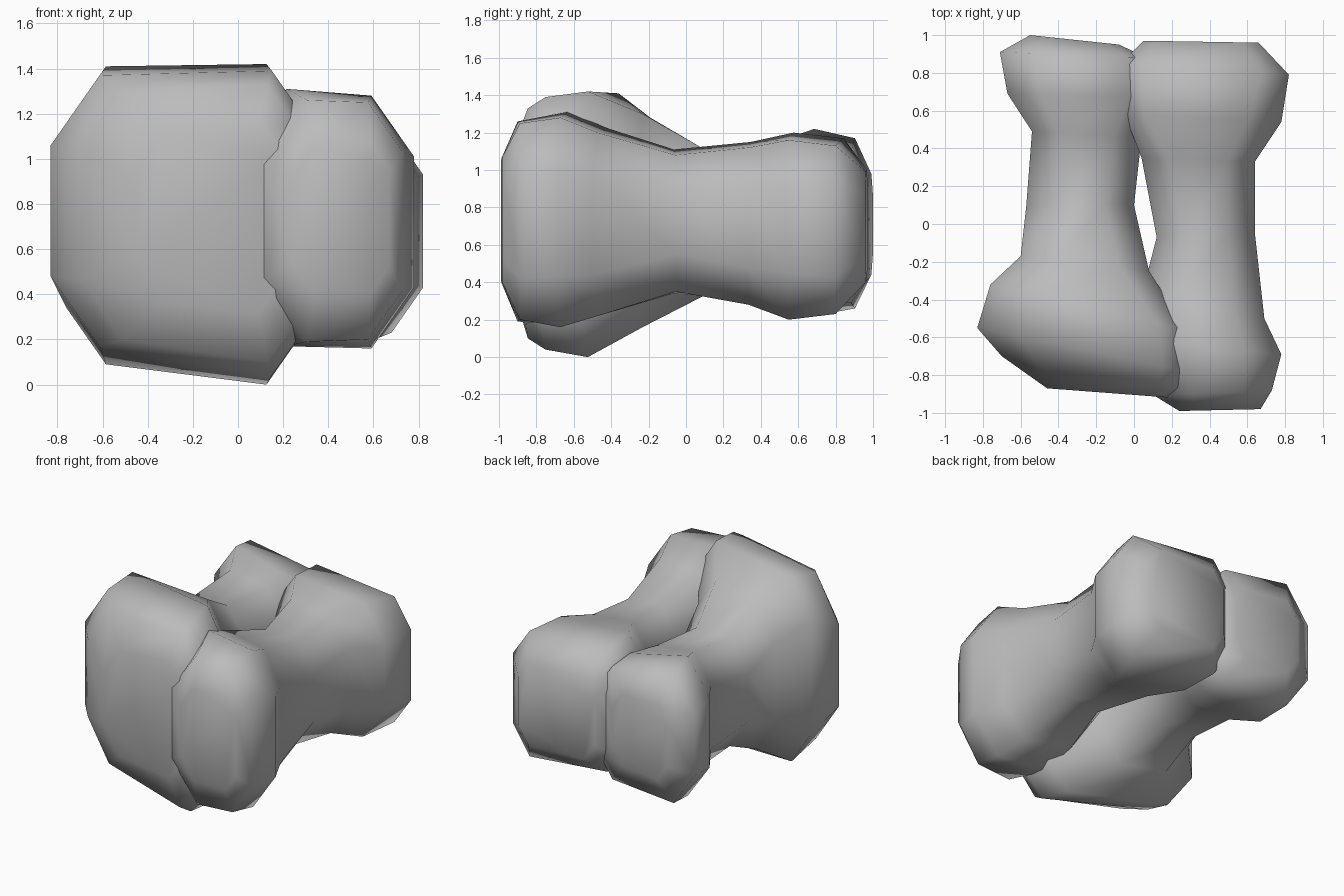
import bpy
import bmesh

# Remove the default cube
default_cube = bpy.data.objects.get("Cube")
if default_cube:
    bpy.data.objects.remove(default_cube, do_unlink=True)


def make_material(name, colour):
    material = bpy.data.materials.new(name)
    material.use_nodes = True
    material.diffuse_color = colour
    shader = next(node for node in material.node_tree.nodes if node.type == "BSDF_PRINCIPLED")
    shader.inputs["Base Color"].default_value = colour
    shader.inputs["Roughness"].default_value = 0.8
    return material


def half_outline(side, other):
    """Four points up one side of a section, with its two chamfers."""
    x, y, bottom, top, chamfer = side
    inward = chamfer * (0.7 if other[0] > x else -0.7)
    corner_x = x + inward
    corner_y = y + (other[1] - y) * inward / (other[0] - x)
    return [
        (corner_x, corner_y, bottom), (x, y, bottom + chamfer),
        (x, y, top - chamfer), (corner_x, corner_y, top),
    ]


def loft(name, sections, material):
    """Skin a closed smooth body through a row of chamfered sections."""
    bm = bmesh.new()
    rings = []
    for right, left in sections:
        outline = half_outline(right, left) + half_outline(left, right)[::-1]
        rings.append([bm.verts.new(point) for point in outline])
    for ring, following in zip(rings, rings[1:]):
        count = len(ring)
        for i in range(count):
            j = (i + 1) % count
            bm.faces.new((ring[i], ring[j], following[j], following[i]))
    bm.faces.new(rings[0])
    bm.faces.new(reversed(rings[-1]))
    bmesh.ops.recalc_face_normals(bm, faces=bm.faces)
    for face in bm.faces:
        face.smooth = True
    mesh = bpy.data.meshes.new(name)
    bm.to_mesh(mesh)
    bm.free()
    mesh.materials.append(material)
    body = bpy.data.objects.new(name, mesh)
    bpy.context.collection.objects.link(body)
    return body


grey = make_material("plain grey", (0.5, 0.5, 0.5, 1.0))

# Sections run front to back; each side is x, y, bottom, top, chamfer

# Larger lobed body, with a wide skewed front knob
loft("right_lobed_body", [
    ((-0.46, -0.87, 0.36, 1.12, 0.20), (0.20, -0.92, 0.32, 1.16, 0.15)),
    ((-0.70, -0.70, 0.20, 1.30, 0.27), (0.27, -0.87, 0.10, 1.33, 0.20)),
    ((-0.83, -0.55, 0.17, 1.37, 0.31), (0.29, -0.78, 0.04, 1.39, 0.20)),
    ((-0.76, -0.32, 0.09, 1.41, 0.25), (0.28, -0.56, 0.00, 1.42, 0.22)),
    ((-0.60, -0.17, 0.20, 1.28, 0.25), (0.08, -0.25, 0.16, 1.30, 0.22)),
    ((-0.57, 0.10, 0.33, 1.11, 0.22), (0.00, 0.10, 0.33, 1.11, 0.22)),
    ((-0.54, 0.49, 0.29, 1.15, 0.20), (0.04, 0.46, 0.30, 1.11, 0.20)),
    ((-0.67, 0.69, 0.22, 1.22, 0.25), (0.08, 0.67, 0.28, 1.11, 0.15)),
    ((-0.71, 0.91, 0.26, 1.17, 0.25), (0.07, 0.88, 0.29, 1.10, 0.15)),
    ((-0.55, 1.00, 0.44, 0.98, 0.12), (-0.08, 0.95, 0.45, 0.96, 0.12)),
], grey)

# Narrower lobed body, touching the first at both knobs
loft("left_lobed_body", [
    ((0.24, -0.99, 0.40, 1.06, 0.14), (0.67, -0.98, 0.40, 1.07, 0.12)),
    ((0.11, -0.91, 0.19, 1.26, 0.28), (0.73, -0.88, 0.20, 1.25, 0.22)),
    ((0.04, -0.62, 0.17, 1.31, 0.25), (0.78, -0.69, 0.16, 1.28, 0.27)),
    ((0.04, -0.38, 0.25, 1.22, 0.22), (0.69, -0.50, 0.22, 1.20, 0.22)),
    ((0.12, -0.07, 0.34, 1.11, 0.20), (0.64, -0.05, 0.35, 1.08, 0.20)),
    ((0.04, 0.35, 0.31, 1.15, 0.20), (0.64, 0.33, 0.28, 1.12, 0.20)),
    ((-0.05, 0.58, 0.30, 1.20, 0.15), (0.78, 0.54, 0.20, 1.16, 0.25)),
    ((-0.07, 0.85, 0.31, 1.17, 0.15), (0.82, 0.79, 0.23, 1.13, 0.20)),
    ((0.05, 0.97, 0.42, 1.00, 0.12), (0.66, 0.96, 0.40, 0.99, 0.12)),
], grey)
